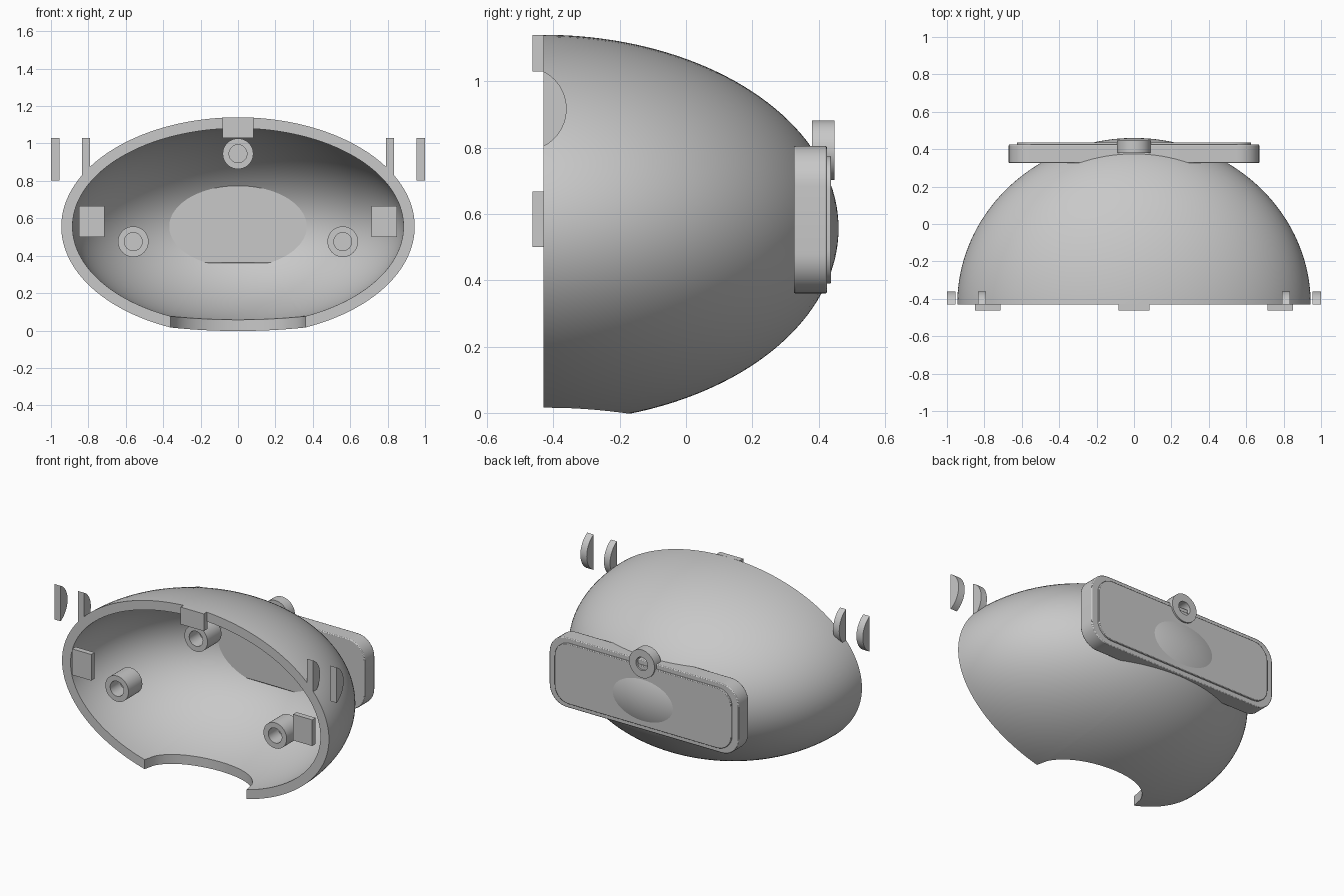
import bpy, bmesh, math

cube = bpy.data.objects.get("Cube")
if cube:
    bpy.data.objects.remove(cube, do_unlink=True)

GREY = (0.58, 0.58, 0.58, 1)
mat = bpy.data.materials.new("plain grey")
mat.use_nodes = True
mat.diffuse_color = GREY
mat.node_tree.nodes["Principled BSDF"].inputs["Base Color"].default_value = GREY

RIM_Y, MID_Z = -0.43, 0.556
OPEN_X, OPEN_Y = 0.36, 0.26


def finish(name, bm):
    bmesh.ops.recalc_face_normals(bm, faces=bm.faces)
    mesh = bpy.data.meshes.new(name)
    bm.to_mesh(mesh)
    bm.free()
    mesh.materials.append(mat)
    obj = bpy.data.objects.new(name, mesh)
    bpy.context.collection.objects.link(obj)
    bpy.ops.object.select_all(action='DESELECT')
    obj.select_set(True)
    bpy.context.view_layer.objects.active = obj
    bpy.ops.object.shade_smooth_by_angle(angle=math.radians(30))
    return obj


def prism(name, points, direction):
    """Extrude a flat outline of 3D points along a direction."""
    bm = bmesh.new()
    face = bm.faces.new([bm.verts.new(p) for p in points])
    new = bmesh.ops.extrude_face_region(bm, geom=[face])["geom"]
    bmesh.ops.translate(bm, vec=direction,
                        verts=[v for v in new if isinstance(v, bmesh.types.BMVert)])
    return finish(name, bm)


def box(name, x, y, z):
    return prism(name, [(x[0], y[0], z[0]), (x[1], y[0], z[0]),
                        (x[1], y[0], z[1]), (x[0], y[0], z[1])], (0, y[1] - y[0], 0))


def lathe(name, profile, x, z):
    """Spin a (radius, y) profile about an axis parallel to y."""
    bm = bmesh.new()
    verts = [bm.verts.new((x + r, y, z)) for r, y in profile]
    edges = [bm.edges.new(pair) for pair in zip(verts, verts[1:])]
    bmesh.ops.spin(bm, geom=verts + edges, cent=(x, 0, z), axis=(0, 1, 0),
                   angle=math.tau, steps=40)
    bmesh.ops.remove_doubles(bm, verts=bm.verts, dist=0.0001)
    return finish(name, bm)


def rounded_plate(name, half_x, z0, z1, radius, y0, y1, bevel):
    points, steps = [], 10
    corners = [(1, z1 - radius), (-1, z1 - radius), (-1, z0 + radius), (1, z0 + radius)]
    for i, (side, cz) in enumerate(corners):
        for k in range(steps + 1):
            a = math.pi / 2 * (i + k / steps)
            points.append((side * (half_x - radius) + radius * math.cos(a), y0,
                           cz + radius * math.sin(a)))
    obj = prism(name, points, (0, y1 - y0, 0))
    mod = obj.modifiers.new("soft edge", 'BEVEL')
    mod.width, mod.segments, mod.limit_method = bevel, 2, 'ANGLE'
    mod.angle_limit = math.radians(50)


def arc_clip(name, x0, x1, z0, z1, depth):
    """Circular segment with its chord on the rim plane."""
    half, mid = (z1 - z0) / 2, (z0 + z1) / 2
    radius = (half ** 2 + depth ** 2) / (2 * depth)
    span = math.asin(half / radius)
    points = []
    for k in range(21):
        a = span * (k / 10 - 1)
        points.append((x0, RIM_Y + depth - radius + radius * math.cos(a),
                       mid + radius * math.sin(a)))
    prism(name, points, (x1 - x0, 0, 0))


def dome_point(size, a, t):
    """Point on a half ellipsoid: a runs around the rim, t from back pole to rim."""
    return (size[0] * math.sin(t) * math.cos(a), RIM_Y + size[1] * math.cos(t),
            MID_Z + size[2] * math.sin(t) * math.sin(a))


def in_opening(p):
    return p[2] < MID_Z and (p[0] / OPEN_X) ** 2 + ((p[1] - RIM_Y) / OPEN_Y) ** 2 < 1


def dome_edge(size, a):
    """Largest t before the surface meets the rim or the bottom opening."""
    low, high = 0, math.pi / 2
    if not in_opening(dome_point(size, a, high)):
        return high
    for _ in range(40):
        mid = (low + high) / 2
        if in_opening(dome_point(size, a, mid)):
            high = mid
        else:
            low = mid
    return low


def dome(bm, size, around=112, bottom=48, rows=40):
    """Add one dome surface and return its open border, with corners at the opening."""
    corner = math.acos(OPEN_X / size[0])
    upper = math.pi + 2 * corner
    angles = [-corner + upper * k / around for k in range(around)]
    angles += [math.pi + corner + (math.tau - upper) * k / bottom for k in range(bottom)]
    pole = bm.verts.new(dome_point(size, 0, 0))
    columns = []
    for a in angles:
        end = dome_edge(size, a)
        columns.append([bm.verts.new(dome_point(size, a, end * j / rows))
                        for j in range(1, rows + 1)])
    for c, d in zip(columns, columns[1:] + columns[:1]):
        bm.faces.new((pole, c[0], d[0]))
        for j in range(rows - 1):
            bm.faces.new((c[j], c[j + 1], d[j + 1], d[j]))
    return [c[-1] for c in columns]


# Hollow shell with an open front and a curved opening in the bottom
bm = bmesh.new()
outer = dome(bm, (0.945, 0.89, 0.584))
inner = dome(bm, (0.885, 0.83, 0.525))
for i in range(len(outer)):
    bm.faces.new((outer[i - 1], outer[i], inner[i], inner[i - 1]))
finish("shell", bm)

# Back plate with a raised panel and a small ring
rounded_plate("back_plate", 0.67, 0.36, 0.805, 0.12, 0.325, 0.425, 0.005)
rounded_plate("raised_panel", 0.625, 0.39, 0.775, 0.1, 0.42, 0.437, 0.003)
lathe("ring", [(0.042, 0.38), (0.09, 0.38), (0.09, 0.447), (0.042, 0.447), (0.042, 0.38)],
      0, 0.792)

# Screw posts with blind holes
for name, x, z in (("top_post", 0, 0.945), ("left_post", 0.56, 0.475),
                   ("right_post", -0.56, 0.475)):
    front, back = -0.425, -0.285
    lathe(name, [(0, front + 0.1), (0.048, front + 0.1), (0.048, front), (0.082, front),
                 (0.082, back), (0, back)], x, z)

# Locating tabs on the rim
box("top_tab", (-0.082, 0.082), (-0.463, -0.428), (1.03, 1.14))
for side, label in ((1, "left"), (-1, "right")):
    box(label + "_tab", (side * 0.715, side * 0.85), (-0.463, -0.428), (0.5, 0.667))
    # Pair of strap clips
    arc_clip(label + "_inner_clip", side * 0.79, side * 0.833, 0.803, 1.03, 0.07)
    arc_clip(label + "_outer_clip", side * 0.955, side * 1.0, 0.803, 1.03, 0.07)
